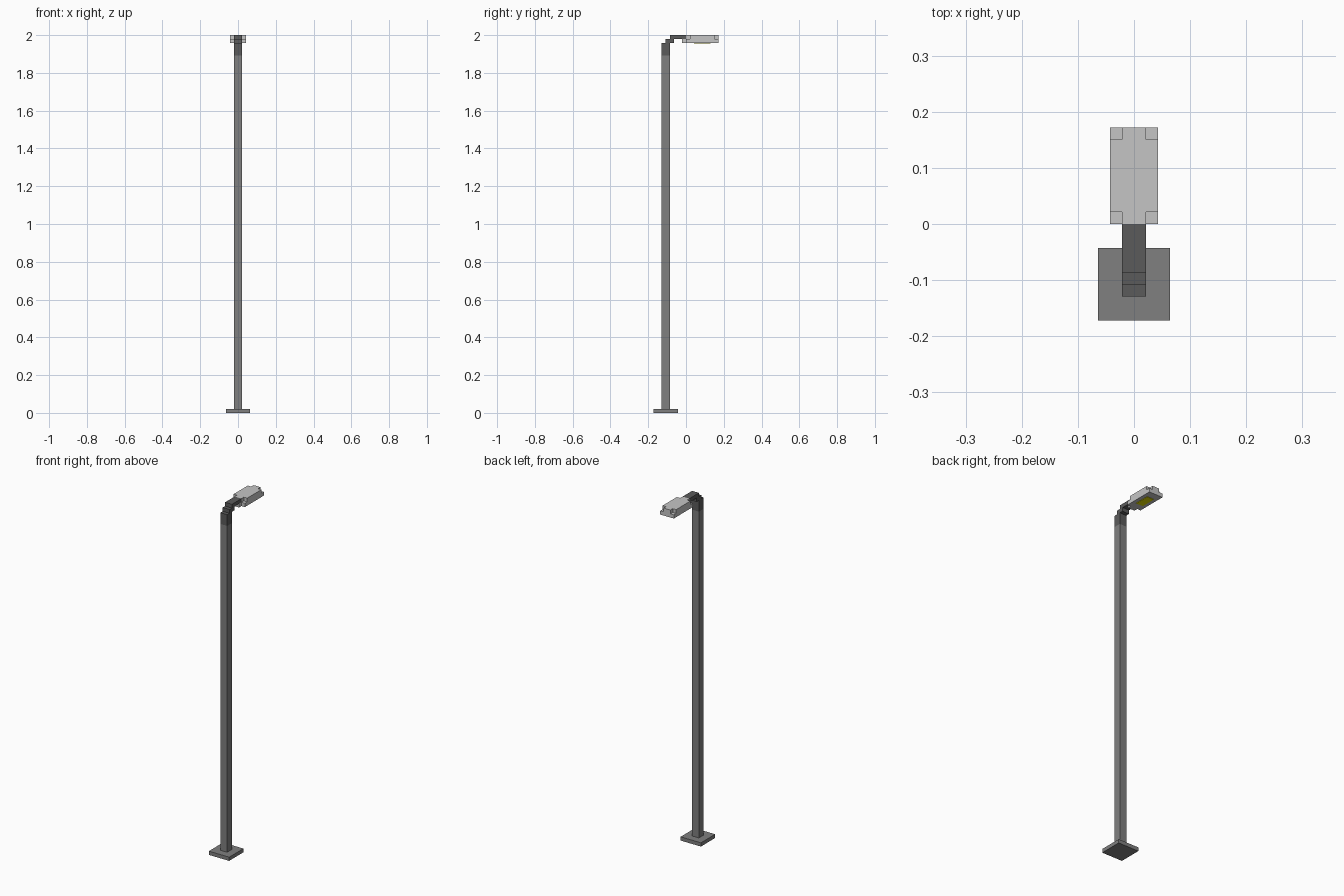
import bpy, bmesh

if "Cube" in bpy.data.objects:
    bpy.data.objects.remove(bpy.data.objects["Cube"])

U = 2 / 93  # one block unit; the lamp is 93 units tall


def material(name, rgb):
    m = bpy.data.materials.new(name)
    m.diffuse_color = (*rgb, 1)
    m.use_nodes = True
    m.node_tree.nodes["Principled BSDF"].inputs["Base Color"].default_value = m.diffuse_color
    return m


GREY = material("mid_grey", (0.215, 0.215, 0.215))
DARK = material("dark_grey", (0.105, 0.105, 0.105))
LIGHT = material("light_grey", (0.56, 0.56, 0.56))
YELLOW = material("lamp_yellow", (0.95, 0.9, 0.0))


def finish(name, bm, mat):
    bmesh.ops.recalc_face_normals(bm, faces=bm.faces)
    mesh = bpy.data.meshes.new(name)
    bm.to_mesh(mesh)
    bm.free()
    mesh.materials.append(mat)
    obj = bpy.data.objects.new(name, mesh)
    bpy.context.collection.objects.link(obj)
    return obj


def box(name, half_x, y, z, mat):
    """Box centred on x = 0, given by unit ranges in y and z."""
    bm = bmesh.new()
    bmesh.ops.create_cube(bm, size=1)
    for v in bm.verts:
        v.co = (v.co.x * 2 * half_x * U,
                y[v.co.y > 0] * U,
                z[v.co.z > 0] * U)
    return finish(name, bm, mat)


def prism(name, outline, z, mat):
    """Extrude an xy outline (in units) between two heights."""
    bm = bmesh.new()
    face = bm.faces.new([bm.verts.new((x * U, y * U, z[0] * U)) for x, y in outline])
    ext = bmesh.ops.extrude_face_region(bm, geom=[face], use_keep_orig=True)
    for v in ext["geom"]:
        if isinstance(v, bmesh.types.BMVert):
            v.co.z = z[1] * U
    return finish(name, bm, mat)


# Foot and pole
box("base_plate", 3, (-8, -2), (0, 1), GREY)
box("pole", 1, (-6, -4), (1, 88), GREY)

# Dark stepped arm
box("pole_cap", 1, (-6, -4), (88, 91), DARK)
box("arm_step", 1, (-5, -3), (91, 92), DARK)
box("arm", 1, (-4, 0), (92, 93), DARK)

# Lamp head: full lower slab, upper slab with notched corners
box("head_clamp", 1, (-1, 0), (91, 92), LIGHT)
box("head_lower", 2, (0, 8), (91, 92), LIGHT)
right = [(1, 0), (1, 1), (2, 1), (2, 7), (1, 7), (1, 8)]
prism("head_upper", right + [(-x, y) for x, y in reversed(right)], (92, 93), LIGHT)

# Glowing panel underneath
box("lamp_panel", 1, (2, 6), (90.9, 91), YELLOW)
